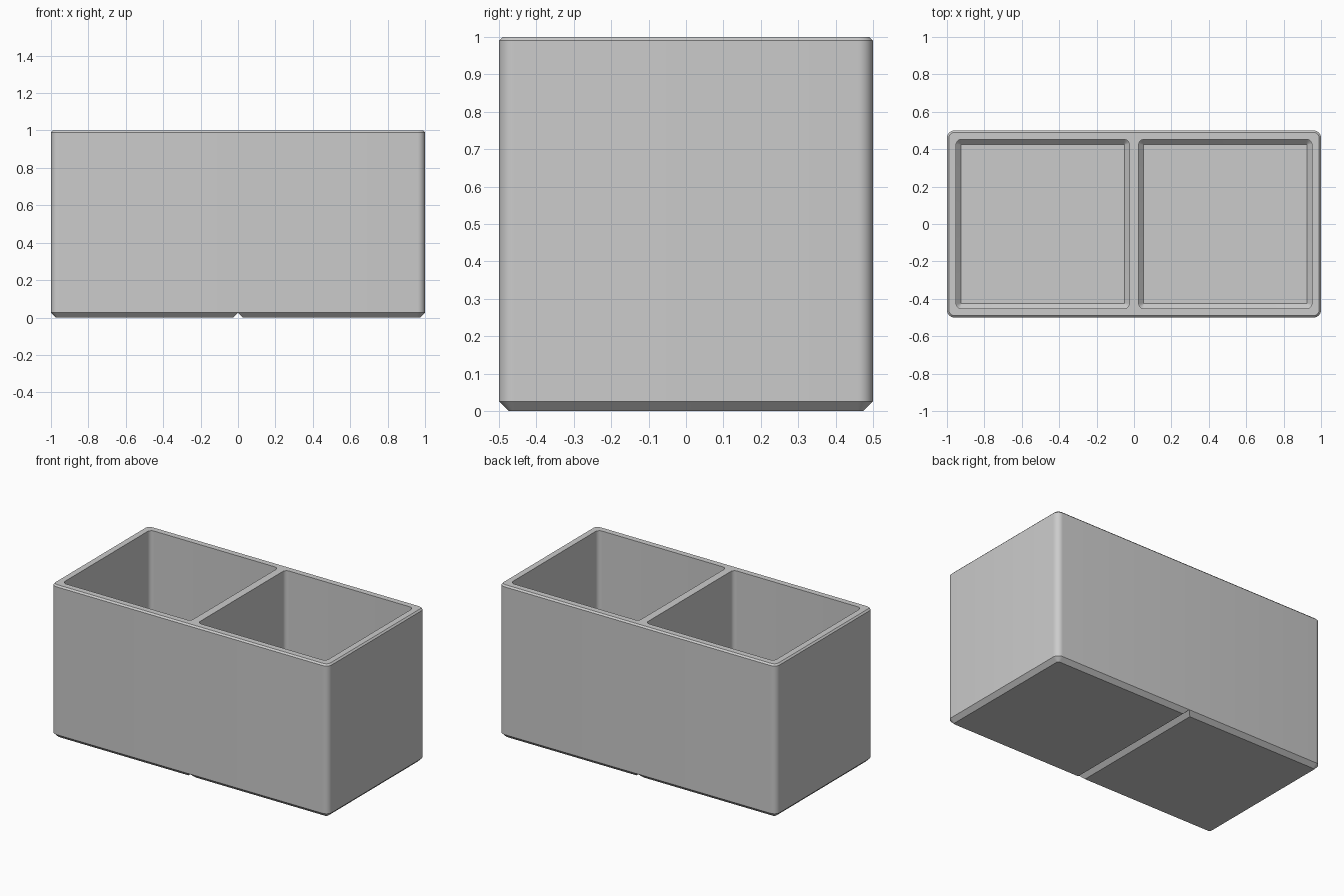
import bpy, bmesh, math

if "Cube" in bpy.data.objects:
    bpy.data.objects.remove(bpy.data.objects["Cube"])

SEG = 8  # segments per rounded corner


def rounded_rect(cx, hx, hy, r, z):
    """Points of a rounded rectangle centred on (cx, 0) at height z."""
    pts = []
    for i, (sx, sy) in enumerate([(1, 1), (-1, 1), (-1, -1), (1, -1)]):
        for k in range(SEG + 1):
            a = math.pi / 2 * (i + k / SEG)
            pts.append((cx + sx * (hx - r) + r * math.cos(a),
                        sy * (hy - r) + r * math.sin(a), z))
    return pts


def loft(name, rings):
    """Closed solid skinned through equal-length rings, bottom to top."""
    bm = bmesh.new()
    loops = [[bm.verts.new(p) for p in ring] for ring in rings]
    n = len(loops[0])
    for lo, hi in zip(loops, loops[1:]):
        for i in range(n):
            j = (i + 1) % n
            bm.faces.new((lo[i], lo[j], hi[j], hi[i]))
    bm.faces.new(loops[0][::-1])
    bm.faces.new(loops[-1])
    bmesh.ops.recalc_face_normals(bm, faces=bm.faces)
    mesh = bpy.data.meshes.new(name)
    bm.to_mesh(mesh)
    bm.free()
    obj = bpy.data.objects.new(name, mesh)
    bpy.context.collection.objects.link(obj)
    return obj


def cut(target, cutter):
    """Subtract the cutter from the target and remove the cutter."""
    mod = target.modifiers.new("cut", 'BOOLEAN')
    mod.operation = 'DIFFERENCE'
    mod.solver = 'EXACT'
    mod.object = cutter
    bpy.context.view_layer.objects.active = target
    bpy.ops.object.modifier_apply(modifier=mod.name)
    bpy.data.objects.remove(cutter)


# Outer body: chamfered foot, straight walls, small rim chamfer
R, FOOT, RIM = 0.04, 0.026, 0.01
body = loft("divided_bin", [
    rounded_rect(0, 1 - FOOT, 0.5 - FOOT, R - FOOT, 0),
    rounded_rect(0, 1, 0.5, R, FOOT),
    rounded_rect(0, 1, 0.5, R, 1 - RIM),
    rounded_rect(0, 1 - RIM, 0.5 - RIM, R - RIM, 1)])

# Two open compartments with chamfered floors
FLOOR, CH, PR = 0.05, 0.026, 0.028
HX, HY = 0.463, 0.452
for side in (-1, 1):
    cx = side * (0.025 + HX)
    cut(body, loft("compartment_cutter", [
        rounded_rect(cx, HX - CH, HY - CH, PR - CH, FLOOR),
        rounded_rect(cx, HX, HY, PR, FLOOR + CH),
        rounded_rect(cx, HX, HY, PR, 1.1)]))

# V groove splitting the underside into two feet
groove = [(-0.126, -0.1), (0.126, -0.1), (0, FOOT)]
cut(body, loft("groove_cutter", [[(x, y, z) for x, z in groove] for y in (-0.6, 0.6)]))

# Colour and shading
grey = bpy.data.materials.new("light_grey")
grey.diffuse_color = (0.6, 0.6, 0.6, 1)
grey.use_nodes = True
grey.node_tree.nodes["Principled BSDF"].inputs["Base Color"].default_value = grey.diffuse_color
body.data.materials.clear()
body.data.materials.append(grey)
body.select_set(True)
bpy.context.view_layer.objects.active = body
bpy.ops.object.shade_smooth_by_angle(angle=math.radians(30))
